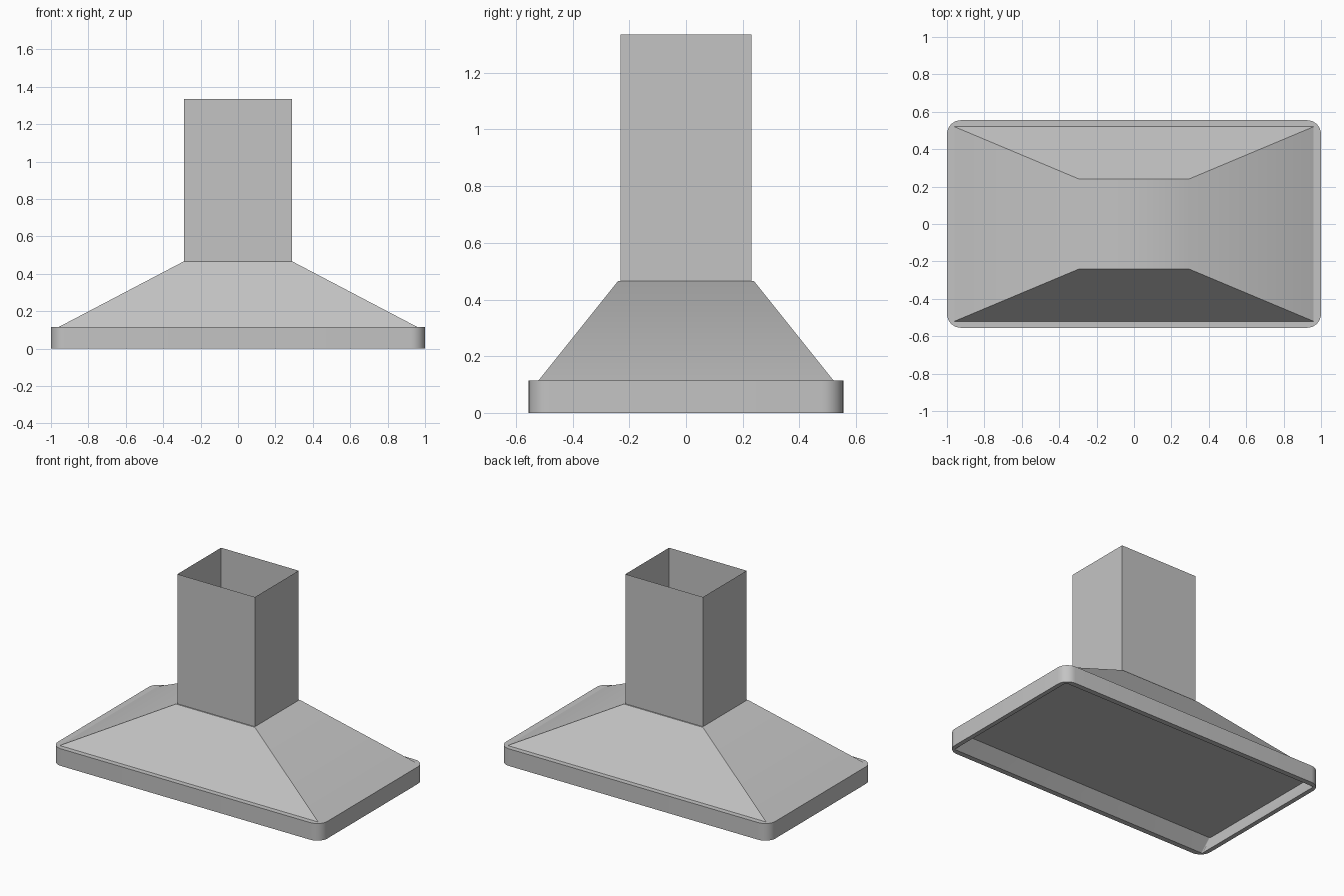
import bpy
import bmesh
import math

cube = bpy.data.objects.get("Cube")
if cube:
    bpy.data.objects.remove(cube, do_unlink=True)

# Brushed steel, used on every part
steel = bpy.data.materials.new("steel grey")
colour = (0.55, 0.55, 0.55, 1)
steel.diffuse_color = colour
steel.use_nodes = True
steel.node_tree.nodes["Principled BSDF"].inputs["Base Color"].default_value = colour


def ring(half_x, half_y, z, radius=0.0, steps=8):
    """Counter-clockwise rectangle, with rounded corners if radius is given."""
    points = []
    for i, (sx, sy) in enumerate([(1, 1), (-1, 1), (-1, -1), (1, -1)]):
        if radius == 0:
            points.append((sx * half_x, sy * half_y, z))
            continue
        for k in range(steps + 1):
            a = math.pi / 2 * (i + k / steps)
            points.append((sx * (half_x - radius) + radius * math.cos(a),
                           sy * (half_y - radius) + radius * math.sin(a), z))
    return points


def loft(name, rings, cap_start=True, cap_end=True):
    """Skin a stack of rings that have equal point counts."""
    bm = bmesh.new()
    loops = [[bm.verts.new(p) for p in r] for r in rings]
    count = len(loops[0])
    for low, high in zip(loops, loops[1:]):
        for i in range(count):
            j = (i + 1) % count
            bm.faces.new((low[i], low[j], high[j], high[i]))
    if cap_start:
        bm.faces.new(loops[0][::-1])
    if cap_end:
        bm.faces.new(loops[-1])
    if cap_start and cap_end:
        bmesh.ops.recalc_face_normals(bm, faces=bm.faces)
    mesh = bpy.data.meshes.new(name)
    bm.to_mesh(mesh)
    bm.free()
    mesh.materials.append(steel)
    obj = bpy.data.objects.new(name, mesh)
    bpy.context.collection.objects.link(obj)
    bpy.ops.object.select_all(action="DESELECT")
    obj.select_set(True)
    bpy.context.view_layer.objects.active = obj
    bpy.ops.object.shade_smooth_by_angle(angle=math.radians(30))
    return obj


# Rounded base rim with a recessed filter panel underneath
loft("base_rim", [
    ring(0.97, 0.446, 0.073, 0.008),
    ring(0.97, 0.52, 0.0, 0.008),
    ring(1.0, 0.555, 0.0, 0.075),
    ring(1.0, 0.555, 0.115, 0.075),
])

# Sloping canopy
loft("canopy", [ring(0.96, 0.52, 0.115), ring(0.293, 0.24, 0.465)], cap_start=False)

# Open sheet-metal chimney
loft("chimney", [ring(0.288, 0.232, 0.465), ring(0.288, 0.232, 1.335)],
     cap_start=False, cap_end=False)
